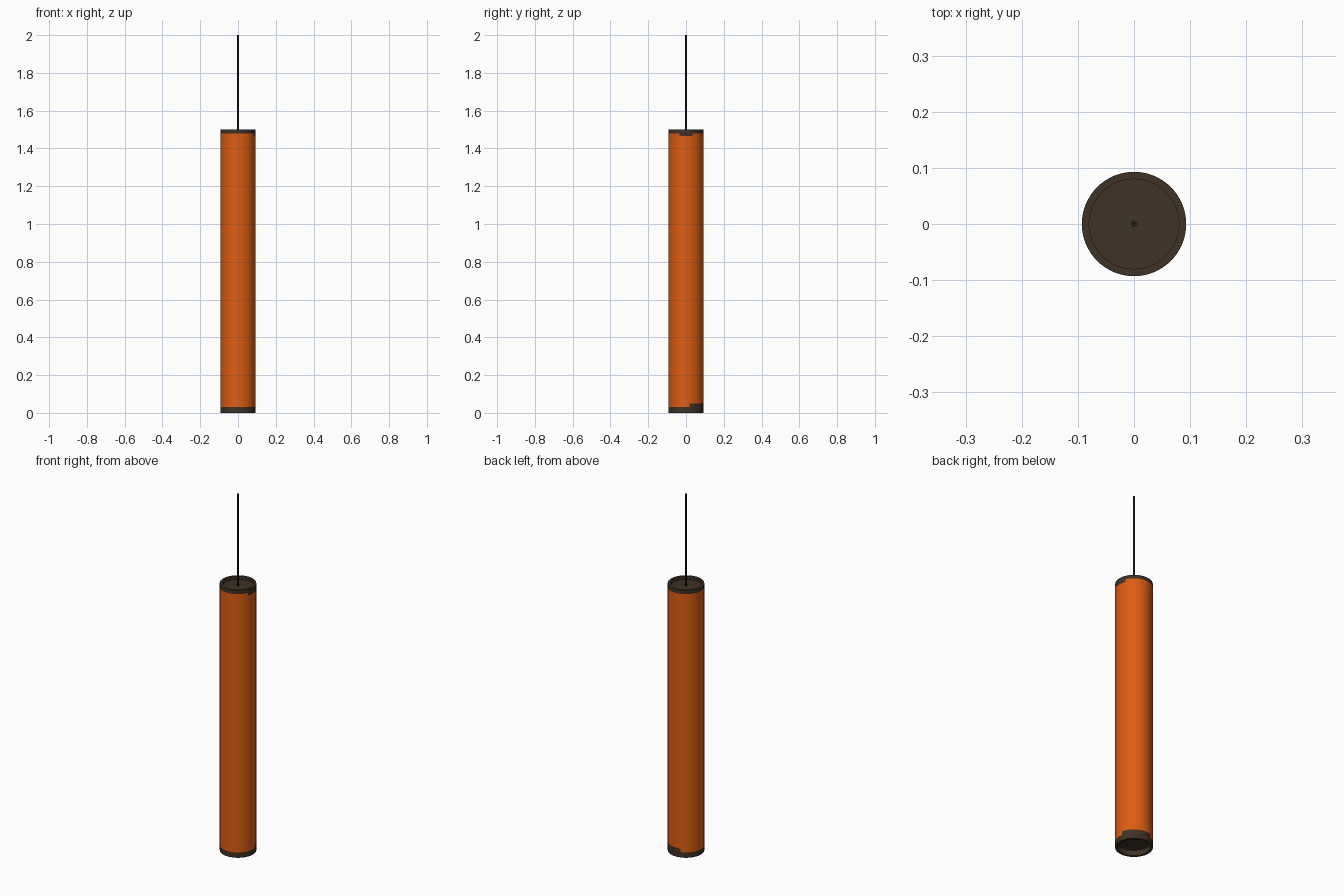
import bpy, bmesh, math

if "Cube" in bpy.data.objects:
    bpy.data.objects.remove(bpy.data.objects["Cube"])

def mat(name, c):
    m = bpy.data.materials.new(name)
    m.diffuse_color = (*c, 1)
    m.use_nodes = True
    m.node_tree.nodes["Principled BSDF"].inputs["Base Color"].default_value = m.diffuse_color
    return m

orange = mat("orange", (0.72, 0.11, 0.006))
dark = mat("dark_brown", (0.05, 0.032, 0.018))
black = mat("cord_black", (0.012, 0.01, 0.006))

def lathe(name, profile, mats, seg=64, rule=None):
    """Spin an (r, z) profile about the z axis."""
    bm = bmesh.new()
    rings = []
    for r, z in profile:
        if r == 0:
            rings.append([bm.verts.new((0, 0, z))] * seg)
        else:
            rings.append([bm.verts.new((r * math.cos(2 * math.pi * i / seg),
                                        r * math.sin(2 * math.pi * i / seg), z))
                          for i in range(seg)])
    for a, b in zip(rings, rings[1:]):
        for i in range(seg):
            j = (i + 1) % seg
            vs = list(dict.fromkeys((a[i], a[j], b[j], b[i])))
            f = bm.faces.new(vs)
            if rule:
                f.material_index = rule(f.calc_center_median())
    bmesh.ops.recalc_face_normals(bm, faces=bm.faces)
    me = bpy.data.meshes.new(name)
    bm.to_mesh(me)
    bm.free()
    ob = bpy.data.objects.new(name, me)
    bpy.context.collection.objects.link(ob)
    for m in mats:
        me.materials.append(m)
    bpy.context.view_layer.objects.active = ob
    ob.select_set(True)
    bpy.ops.object.shade_smooth_by_angle(angle=math.radians(35))
    ob.select_set(False)
    return ob

R, RI = 0.093, 0.08

# Tube shade: orange wall, dark rims, recessed dark top and bottom discs
def shade_colour(c):
    if math.hypot(c.x, c.y) < R * 0.98:
        return 1
    back_right = c.x > -0.03 and c.y > 0.02
    low = 0.05 if back_right else 0.03
    high = 1.466 if c.x > 0.085 else 1.48
    return 1 if c.z < low or c.z > high else 0

lathe("lamp_shade",
      [(0, 0.03), (RI, 0.03), (RI, 0), (R, 0), (R, 0.03), (R, 0.05),
       (R, 1.466), (R, 1.48), (R, 1.5), (RI, 1.5), (RI, 1.483), (0, 1.483)],
      [orange, dark], rule=shade_colour)

# Hanging cord
lathe("cord", [(0, 1.48), (0.005, 1.48), (0.005, 2.0), (0, 2.0)], [black], seg=16)
